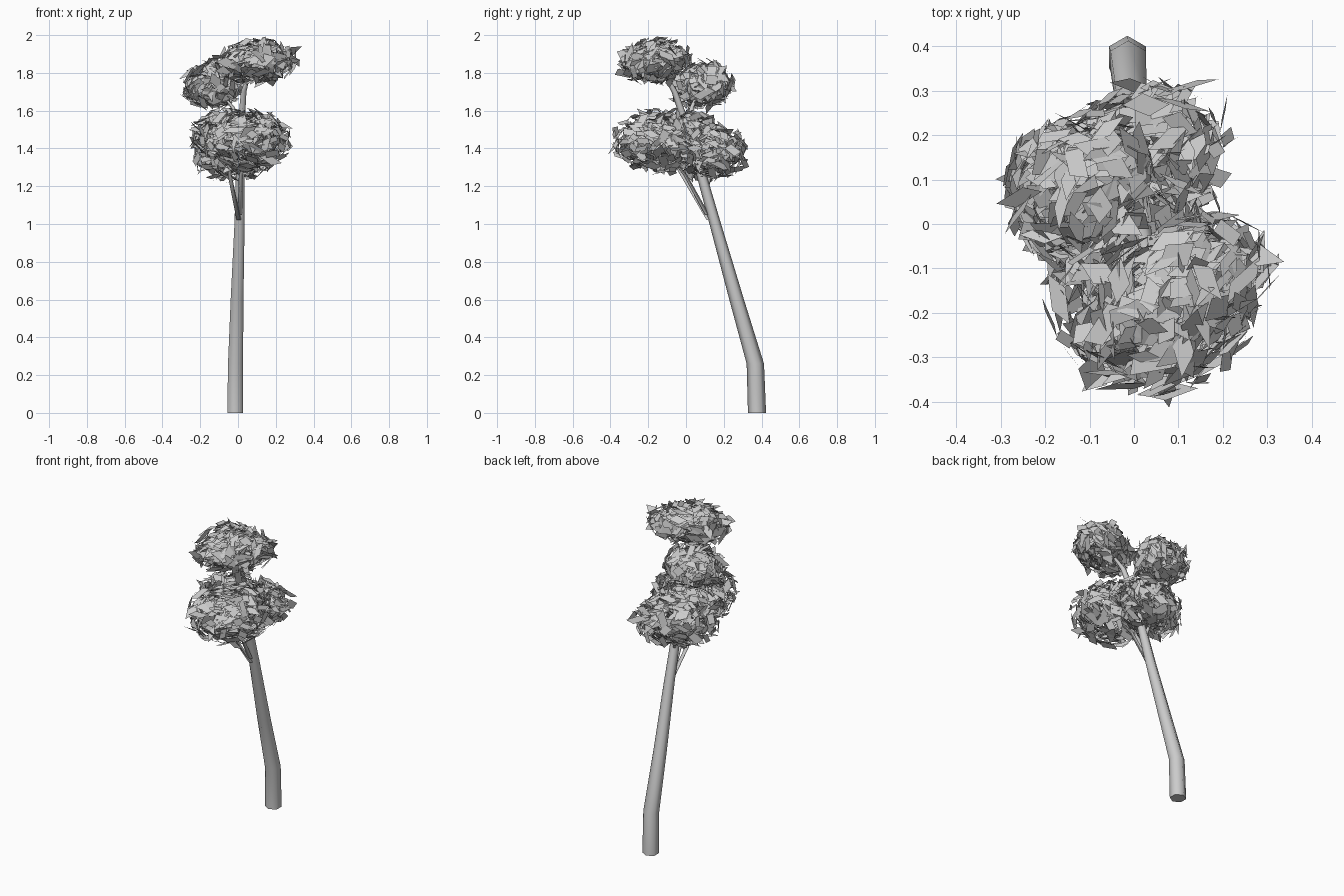
import bpy, bmesh, math, random
from mathutils import Vector, Matrix

if "Cube" in bpy.data.objects:
    bpy.data.objects.remove(bpy.data.objects["Cube"])

random.seed(7)


def finish(name, bm):
    mesh = bpy.data.meshes.new(name)
    bm.to_mesh(mesh)
    bm.free()
    obj = bpy.data.objects.new(name, mesh)
    bpy.context.collection.objects.link(obj)
    return obj


def limb(name, path, sides):
    """Smooth tapered tube through (x, y, z, radius) points."""
    bm = bmesh.new()
    rings = []
    for x, y, z, r in path:
        rings.append([bm.verts.new((x + r * math.sin(math.tau * i / sides),
                                    y + r * math.cos(math.tau * i / sides), z))
                      for i in range(sides)])
    for a, b in zip(rings, rings[1:]):
        for i in range(sides):
            j = (i + 1) % sides
            bm.faces.new((a[i], b[i], b[j], a[j]))
    bm.faces.new(rings[0])
    bm.faces.new(rings[-1][::-1])
    bmesh.ops.recalc_face_normals(bm, faces=bm.faces)
    obj = finish(name, bm)
    bpy.context.view_layer.objects.active = obj
    obj.select_set(True)
    bpy.ops.object.shade_smooth_by_angle(angle=math.radians(75))
    obj.select_set(False)
    return obj


def foliage(name, centre, radii, yaw, tilt, count):
    """Cloud of flat kite leaves scattered near a turned ellipsoid's surface."""
    bm = bmesh.new()
    turn = Matrix.Rotation(math.radians(yaw), 3, 'Z') @ Matrix.Rotation(tilt, 3, 'Y')
    for _ in range(count):
        d = Vector([random.gauss(0, 1) for _ in range(3)]).normalized()
        shell = random.uniform(0.62, 0.95)
        p = Vector(centre) + turn @ Vector([d[k] * radii[k] * shell for k in range(3)])
        n = turn @ Vector([d[k] / radii[k] for k in range(3)]).normalized()
        n = (n + 0.35 * Vector([random.gauss(0, 1) for _ in range(3)])).normalized()
        # long axis of the leaf lies mostly along the cluster
        along = turn @ Vector((random.gauss(0, 1.2), random.gauss(0, 0.6), random.gauss(0, 0.3)))
        v = n.cross(along).normalized()
        u = v.cross(n)
        length, width = random.uniform(0.03, 0.068), random.uniform(0.014, 0.036)
        skew = random.uniform(-0.5, 0.5) * length
        corners = (u * length, v * width + u * skew, -u * length, -v * width - u * skew)
        bm.faces.new([bm.verts.new(p + c) for c in corners])
    return finish(name, bm)


# Leaning trunk
limb("trunk", [(-0.015, 0.376, 0.0, 0.048), (-0.013, 0.367, 0.26, 0.046),
               (-0.005, 0.268, 0.60, 0.039), (0.008, 0.155, 1.00, 0.031),
               (0.012, 0.085, 1.25, 0.027), (0.015, 0.01, 1.50, 0.022),
               (0.03, -0.06, 1.70, 0.017), (0.07, -0.14, 1.84, 0.008)], 6)

# Side branches into each leaf cluster
branches = [
    ((0.005, 0.12, 1.02, 0.013), (-0.04, -0.01, 1.24, 0.011), (-0.06, -0.12, 1.42, 0.006)),
    ((0.01, 0.11, 1.05, 0.013), (0.015, -0.005, 1.26, 0.011), (0.08, -0.15, 1.44, 0.006)),
    ((0.01, 0.10, 1.16, 0.013), (-0.01, 0.13, 1.27, 0.011), (-0.03, 0.16, 1.38, 0.006)),
    ((0.015, 0.01, 1.50, 0.018), (-0.03, 0.03, 1.62, 0.012), (-0.12, 0.08, 1.73, 0.006)),
]
for i, path in enumerate(branches):
    limb(f"branch_{i + 1}", path, 5)

# Leaf clusters
foliage("leaves_lower_front", (0.04, -0.14, 1.44), (0.26, 0.265, 0.18), 35, 0.0, 500)
foliage("leaves_lower_middle", (-0.05, 0.015, 1.47), (0.21, 0.18, 0.145), -10, 0.0, 260)
foliage("leaves_lower_back", (-0.015, 0.125, 1.38), (0.265, 0.19, 0.155), 35, -0.08, 400)
foliage("leaves_upper_front", (0.095, -0.165, 1.86), (0.25, 0.175, 0.125), 35, -0.06, 400)
foliage("leaves_upper_back", (-0.125, 0.085, 1.735), (0.19, 0.17, 0.135), 35, -0.15, 330)
